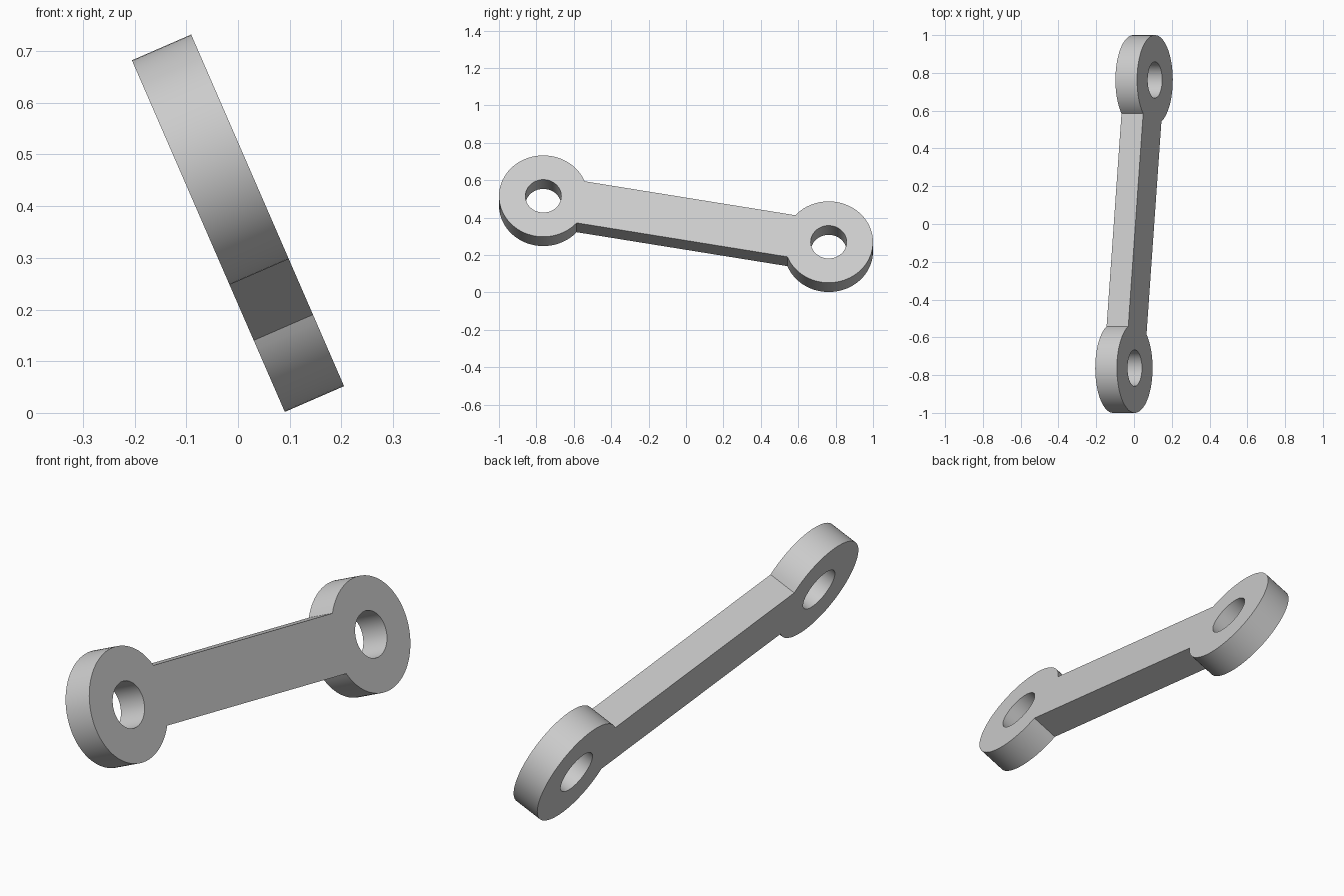
import bpy, bmesh
from math import sin, cos, pi, asin, radians, atan2
from mathutils import Matrix

cube = bpy.data.objects.get("Cube")
if cube:
    bpy.data.objects.remove(cube, do_unlink=True)

# Link dimensions
REACH = 0.7745      # middle of the link to each eye
EYE_R = 0.237
HOLE_R = 0.096
BAR_HALF = 0.123
THICK = 0.125
STEPS = 64

# Plain grey material
grey = bpy.data.materials.new("plain_grey")
grey.use_nodes = True
colour = (0.6, 0.6, 0.6, 1)
grey.diffuse_color = colour
grey.node_tree.nodes["Principled BSDF"].inputs["Base Color"].default_value = colour


def arc(cx, radius, start, end, count):
    angles = [start + (end - start) * i / count for i in range(count + 1)]
    return [(cx + radius * cos(a), radius * sin(a), -THICK / 2) for a in angles]


def add_loop(bm, points):
    verts = [bm.verts.new(p) for p in points]
    return [bm.edges.new((v, verts[i - 1])) for i, v in enumerate(verts)]


# Outline: two round eyes joined by a straight bar, with a hole in each eye
bm = bmesh.new()
sweep = pi - asin(BAR_HALF / EYE_R)
outline = (arc(REACH, EYE_R, -sweep, sweep, STEPS)
           + arc(-REACH, EYE_R, pi - sweep, pi + sweep, STEPS))
edges = add_loop(bm, outline)
for cx in (REACH, -REACH):
    edges += add_loop(bm, arc(cx, HOLE_R, 0, 2 * pi, STEPS)[:-1])
bmesh.ops.triangle_fill(bm, edges=edges, use_beauty=True)

# Thicken the plate
result = bmesh.ops.extrude_face_region(bm, geom=bm.faces[:])
top = [g for g in result["geom"] if isinstance(g, bmesh.types.BMVert)]
bmesh.ops.translate(bm, verts=top, vec=(0, 0, THICK))
bmesh.ops.recalc_face_normals(bm, faces=bm.faces[:])

# Tilt into place: lengthwise along y, sloping, and leaning to the side
lean = radians(66.5)
slope = atan2(0.134, 0.763)
pose = (Matrix.Translation((0, 0, 0.367)) @ Matrix.Rotation(lean, 4, "Y")
        @ Matrix.Rotation(pi / 2 - slope, 4, "Z"))
# The slope turns the front eye upward
bm.transform(pose)
if max(bm.verts, key=lambda v: v.co.z).co.y > 0:
    bm.transform(Matrix.Translation((0, 0, 0.367)) @ Matrix.Rotation(lean, 4, "Y")
                 @ Matrix.Rotation(pi / 2 + slope, 4, "Z") @ pose.inverted())

mesh = bpy.data.meshes.new("link_plate")
bm.to_mesh(mesh)
bm.free()
mesh.materials.append(grey)
link = bpy.data.objects.new("link_plate", mesh)
bpy.context.collection.objects.link(link)
bpy.context.view_layer.objects.active = link
link.select_set(True)
bpy.ops.object.shade_smooth_by_angle(angle=radians(30))
